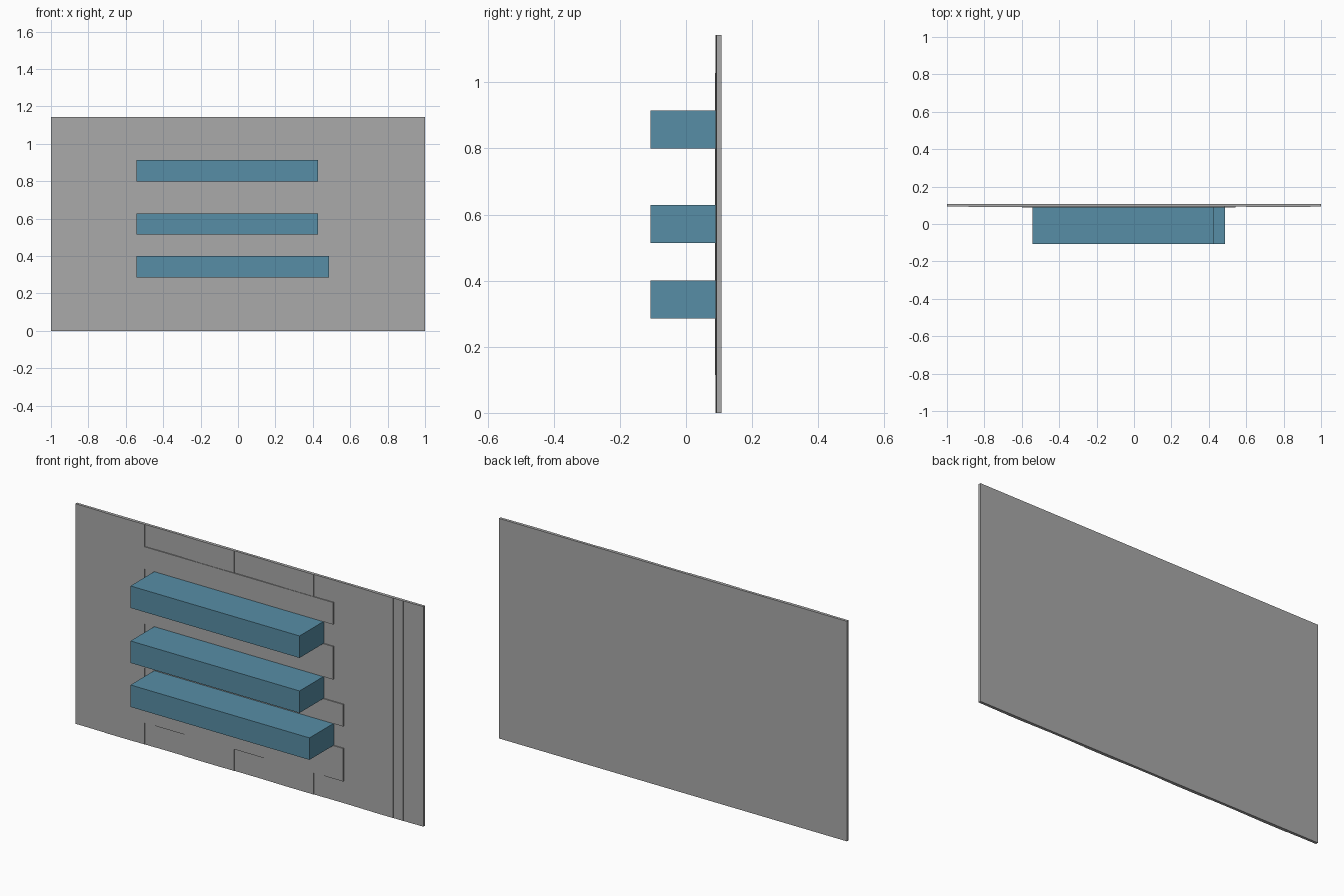
import bpy
import bmesh
import math

if "Cube" in bpy.data.objects:
    bpy.data.objects.remove(bpy.data.objects["Cube"], do_unlink=True)

COLS, ROWS = 35, 20
CELL = 2 / COLS
BACK, FRONT = 0.107, 0.093   # wall faces in y
STEP = 0.001                 # height of one relief step


def material(name, rgb):
    mat = bpy.data.materials.new(name)
    mat.use_nodes = True
    color = (*rgb, 1)
    mat.diffuse_color = color
    mat.node_tree.nodes["Principled BSDF"].inputs["Base Color"].default_value = color
    return mat


def finish(name, bm, mat):
    bmesh.ops.recalc_face_normals(bm, faces=bm.faces)
    mesh = bpy.data.meshes.new(name)
    bm.to_mesh(mesh)
    bm.free()
    mesh.materials.append(mat)
    obj = bpy.data.objects.new(name, mesh)
    bpy.context.collection.objects.link(obj)
    return obj


def block(name, cols, rows, y0, y1, mat):
    """Box covering a range of wall cells, between two depths."""
    bm = bmesh.new()
    bmesh.ops.create_cube(bm, size=1)
    for v in bm.verts:
        v.co.x = cols[v.co.x > 0] * CELL - 1
        v.co.y = (y0, y1)[v.co.y > 0]
        v.co.z = rows[v.co.z > 0] * CELL
    return finish(name, bm, mat)


grey = material("wall grey", (0.40, 0.40, 0.40))
blue = material("beam blue", (0.096, 0.27, 0.38))

# Wall: shallow stepped wave profile, extruded upward
profile = [(1, BACK), (-1, BACK)]
for i in range(COLS):
    wave = math.sin(math.tau * (i - 6.5) / 8.7)
    y = FRONT - STEP * round(1.5 - 1.9 * wave)
    for x in (i * CELL - 1, (i + 1) * CELL - 1):
        if profile[-1] != (x, y):
            profile.append((x, y))
bm = bmesh.new()
base = bm.faces.new([bm.verts.new((x, y, 0)) for x, y in profile])
top = bmesh.ops.extrude_face_region(bm, geom=[base])["geom"]
bmesh.ops.translate(bm, vec=(0, 0, ROWS * CELL),
                    verts=[g for g in top if isinstance(g, bmesh.types.BMVert)])
finish("wall", bm, grey)

# Beams standing out from the wall
for name, right, low in (("lower", 26, 5), ("middle", 25, 9), ("upper", 25, 14)):
    block(name + "_beam", (8, right), (low, low + 2), -BACK, FRONT + 0.002, blue)

# Thin raised panels between the beams
for n, (right, low, high) in enumerate(((27, 2, 5), (27, 7, 9), (26, 11, 14), (26, 16, 18)), 1):
    block(f"raised_panel_{n}", (7, right), (low, high), 0.0875, FRONT + 0.002, grey)
